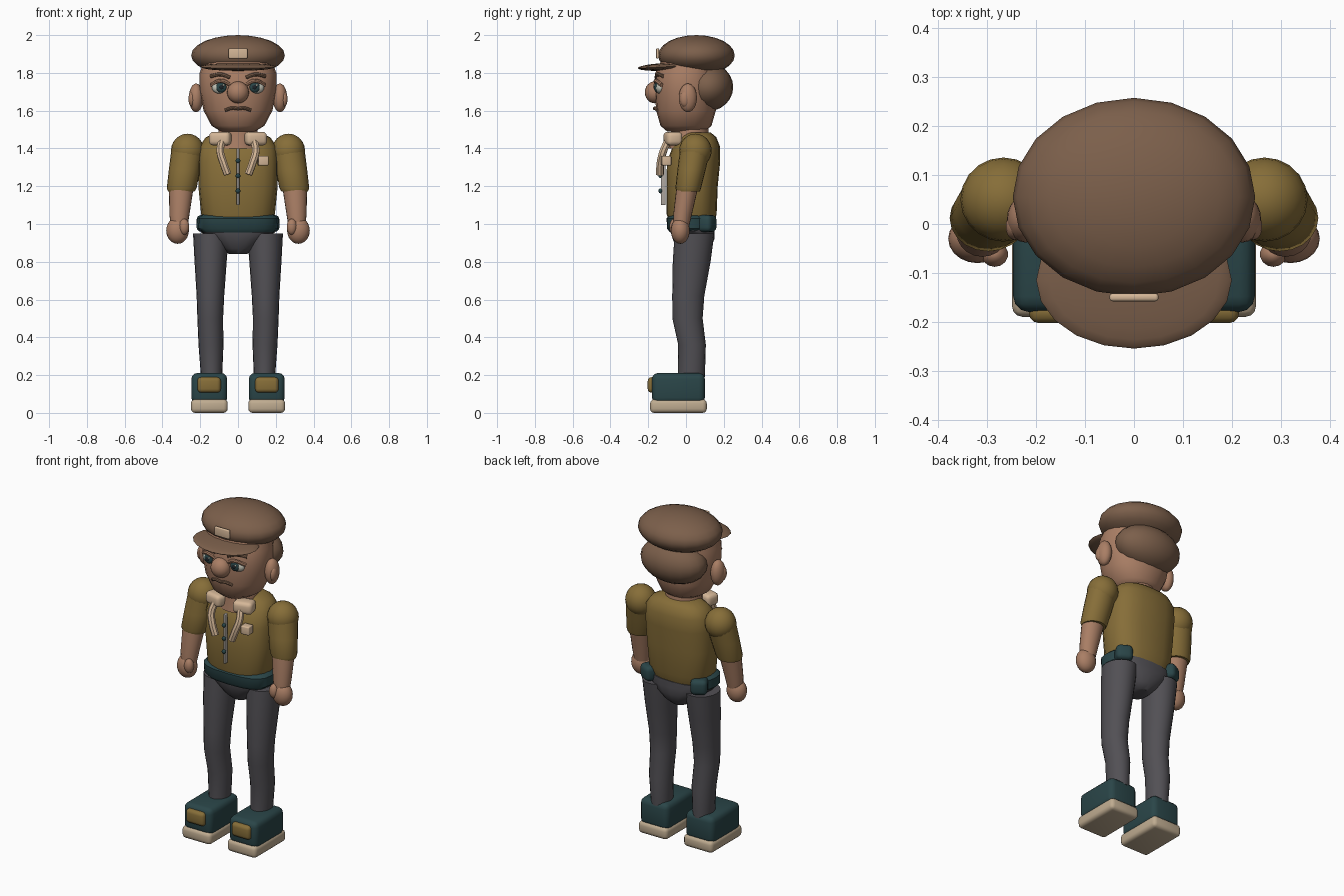
import bpy, bmesh
from math import sin, cos, pi, copysign
from mathutils import Matrix, Vector

if "Cube" in bpy.data.objects:
    bpy.data.objects.remove(bpy.data.objects["Cube"])


def material(name, *rgb):
    m = bpy.data.materials.new(name)
    m.use_nodes = True
    m.diffuse_color = (*rgb, 1)
    m.node_tree.nodes["Principled BSDF"].inputs["Base Color"].default_value = (*rgb, 1)
    return m


SKIN = material("skin", .40, .21, .13)
BROWN = material("brown cloth", .20, .115, .07)
MUSTARD = material("mustard cloth", .24, .155, .04)
GREY = material("grey cloth", .084, .08, .09)
TEAL = material("dark teal", .023, .06, .065)
TAN = material("pale tan", .66, .47, .31)
SOLE = material("sole beige", .52, .41, .28)
METAL = material("zip grey", .45, .41, .37)
WHITE = material("eye white", .55, .55, .47)
DARK = material("near black", .012, .017, .022)


def finish(name, bm, mat):
    bmesh.ops.recalc_face_normals(bm, faces=bm.faces)
    mesh = bpy.data.meshes.new(name)
    bm.to_mesh(mesh)
    bm.free()
    mesh.materials.append(mat)
    ob = bpy.data.objects.new(name, mesh)
    bpy.context.collection.objects.link(ob)
    smooth(ob)
    return ob


def smooth(ob):
    bpy.ops.object.select_all(action='DESELECT')
    ob.select_set(True)
    bpy.context.view_layer.objects.active = ob
    bpy.ops.object.shade_smooth_by_angle(angle=0.75)


def ball(name, mat, centre, radii, tilt=0, seg=20):
    bm = bmesh.new()
    turn = Matrix.Rotation(tilt, 4, 'X')
    bmesh.ops.create_uvsphere(bm, u_segments=seg, v_segments=seg // 2 + 2, radius=1,
                              matrix=Matrix.Translation(centre) @ turn @ Matrix.Diagonal((*radii, 1)))
    return finish(name, bm, mat)


def box(name, mat, centre, size, bevel=.02, turn=0):
    bm = bmesh.new()
    bmesh.ops.create_cube(bm, size=1, matrix=Matrix.Diagonal((*size, 1)))
    bmesh.ops.bevel(bm, geom=bm.edges[:], offset=bevel, segments=3, profile=.5, affect='EDGES')
    bmesh.ops.transform(bm, verts=bm.verts, matrix=Matrix.Translation(centre) @ Matrix.Rotation(turn, 4, 'Z'))
    return finish(name, bm, mat)


def loft(name, mat, rings, power=1.0, seg=20):
    """Skin rings of (x, y, z, x radius, y radius); a lower power is boxier."""
    bm = bmesh.new()
    loops = []
    for x, y, z, rx, ry in rings:
        angles = [2 * pi * i / seg for i in range(seg)]
        loops.append([bm.verts.new((x + rx * copysign(abs(cos(a)) ** power, cos(a)),
                                    y + ry * copysign(abs(sin(a)) ** power, sin(a)), z)) for a in angles])
    for a, b in zip(loops, loops[1:]):
        for i in range(seg):
            j = (i + 1) % seg
            bm.faces.new((a[i], a[j], b[j], b[i]))
    bm.faces.new(loops[0])
    bm.faces.new(loops[-1])
    return finish(name, bm, mat)


def tube(name, mat, points, radius):
    curve = bpy.data.curves.new(name, 'CURVE')
    curve.dimensions = '3D'
    curve.bevel_depth = radius
    curve.bevel_resolution = 2
    curve.resolution_u = 5
    curve.use_fill_caps = True
    spline = curve.splines.new('BEZIER')
    spline.bezier_points.add(len(points) - 1)
    for p, co in zip(spline.bezier_points, points):
        p.co = co
        p.handle_left_type = p.handle_right_type = 'AUTO'
    curve.materials.append(mat)
    ob = bpy.data.objects.new(name, curve)
    bpy.context.collection.objects.link(ob)
    bpy.ops.object.select_all(action='DESELECT')
    ob.select_set(True)
    bpy.context.view_layer.objects.active = ob
    bpy.ops.object.convert(target='MESH')
    smooth(bpy.context.object)


# Head, hair and cap
loft("head", SKIN, [(0, 0, 1.49, .09, .10), (0, 0, 1.52, .14, .135), (0, 0, 1.6, .182, .158),
                    (0, 0, 1.7, .203, .165), (0, 0, 1.8, .203, .163), (0, .02, 1.89, .17, .14)], .92)
loft("neck", SKIN, [(0, .02, 1.4, .12, .11), (0, .02, 1.47, .105, .1), (0, .02, 1.56, .1, .095)])
ball("hair", BROWN, (0, .115, 1.725), (.205, .135, .128))
ball("cap_crown", BROWN, (0, .055, 1.893), (.248, .203, .107))
ball("cap_brim", BROWN, (0, -.115, 1.832), (.2, .14, .02), .05)
box("cap_badge", TAN, (0, -.15, 1.903), (.1, .016, .054), .006)

# Face
ball("nose", SKIN, (0, -.165, 1.697), (.058, .053, .058))
tube("mouth", BROWN, [(-.068, -.15, 1.602), (-.03, -.163, 1.614), (0, -.166, 1.611),
                      (.03, -.163, 1.614), (.068, -.15, 1.602)], .009)

# Torso, belt and hips
loft("shirt", MUSTARD, [(0, .03, .995, .17, .115), (0, .03, 1.05, .195, .132), (0, .032, 1.2, .21, .136),
                        (0, .04, 1.33, .212, .141), (0, .055, 1.41, .205, .125),
                        (0, .065, 1.46, .17, .095), (0, .06, 1.485, .11, .07)], .8)
loft("belt", TEAL, [(0, .015, .955, .19, .1), (0, .015, .975, .212, .115),
                    (0, .015, 1.03, .214, .118), (0, .015, 1.05, .19, .1)], .75)
loft("hips", GREY, [(0, .04, .842, .05, .06), (0, .04, .87, .085, .09), (0, .04, .92, .15, .11),
                    (0, .035, .96, .2, .115), (0, .035, 1.0, .2, .115)], .85)

# Zip, buttons and chest patch
box("zip", METAL, (0, -.12, 1.25), (.014, .025, .3), .004)
for i in range(3):
    ball(f"button_{i + 1}", TEAL, (0, -.135, 1.175 + .08 * i), (.013, .011, .013), seg=12)
box("chest_patch", TAN, (.133, -.105, 1.335), (.054, .05, .05), .006, .1)

for s, side in ((1, "left"), (-1, "right")):
    # Ear
    ball(f"{side}_ear", SKIN, (s * .222, .01, 1.668), (.038, .048, .076))
    ball(f"{side}_inner_ear", SKIN, (s * .244, -.005, 1.662), (.019, .028, .042), seg=14)

    # Eye and brow
    ball(f"{side}_eye", WHITE, (s * .088, -.137, 1.722), (.05, .025, .034))
    ball(f"{side}_iris", TEAL, (s * .088, -.155, 1.724), (.028, .014, .028), seg=16)
    ball(f"{side}_pupil", DARK, (s * .088, -.164, 1.724), (.013, .008, .013), seg=12)
    ball(f"{side}_eye_glint", WHITE, (s * .088 + .012, -.168, 1.735), (.006, .005, .006), seg=8)
    tube(f"{side}_eyelid", SKIN, [(s * .036, -.152, 1.733), (s * .088, -.16, 1.758), (s * .142, -.128, 1.735)], .011)
    tube(f"{side}_brow", BROWN, [(s * .042, -.158, 1.775), (s * .09, -.15, 1.792), (s * .145, -.12, 1.782)], .01)

    # Collar and hanging cord
    box(f"{side}_collar", TAN, (s * .092, -.07, 1.452), (.115, .085, .072), .022, s * .25)
    tube(f"{side}_cord", TAN, [(s * .082, -.09, 1.45), (s * .094, -.12, 1.385),
                               (s * .078, -.135, 1.325), (s * .055, -.138, 1.262)], .021)

    # Arm
    ball(f"{side}_shoulder", MUSTARD, (s * .267, .05, 1.388), (.088, .086, .09))
    loft(f"{side}_sleeve", MUSTARD, [(s * .3, .012, 1.172, .07, .062), (s * .298, .012, 1.19, .079, .068),
                                     (s * .283, .03, 1.29, .083, .075), (s * .268, .048, 1.39, .085, .08)])
    loft(f"{side}_forearm", SKIN, [(s * .312, -.025, .99, .045, .042), (s * .31, -.018, 1.05, .053, .049),
                                   (s * .3, .008, 1.2, .066, .058)])
    ball(f"{side}_hand", SKIN, (s * .32, -.03, .965), (.06, .05, .07))
    ball(f"{side}_thumb", SKIN, (s * .285, -.062, .985), (.028, .026, .043), seg=14)

    # Leg and back pocket
    loft(f"{side}_leg", GREY, [(s * .14, .028, .19, .056, .072), (s * .143, .032, .36, .066, .073),
                               (s * .147, .008, .5, .068, .08), (s * .146, .012, .62, .073, .085),
                               (s * .145, .03, .8, .085, .1), (s * .143, .045, .95, .095, .105)])
    box(f"{side}_back_pocket", TEAL, (s * .165, .108, 1.003), (.095, .09, .09), .025, s * -.5)

    # Shoe
    box(f"{side}_shoe", TEAL, (s * .152, -.04, .13), (.19, .28, .162), .032)
    box(f"{side}_sole", SOLE, (s * .152, -.04, .036), (.195, .3, .072), .022)
    box(f"{side}_toe_patch", MUSTARD, (s * .153, -.18, .148), (.124, .045, .082), .02)
